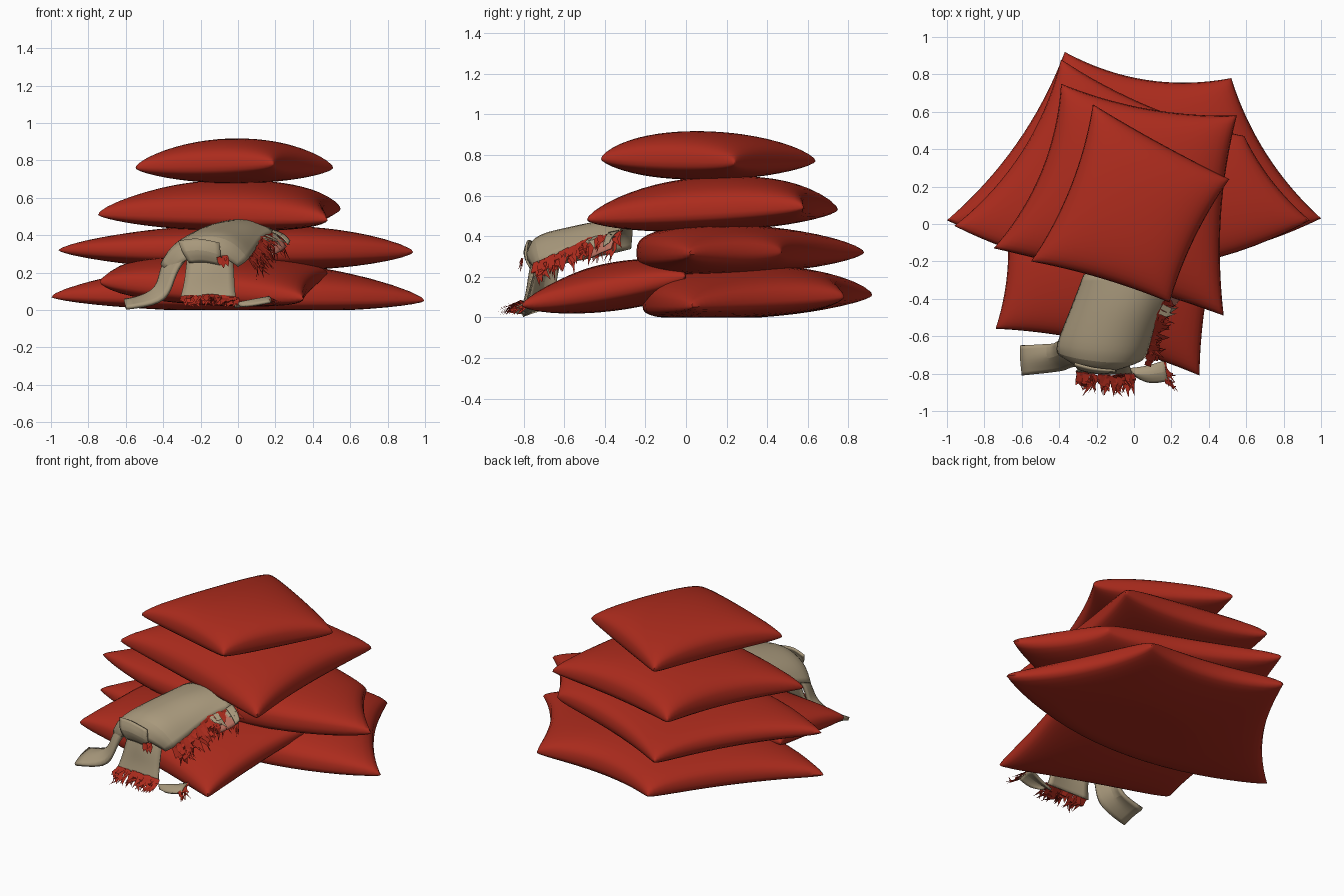
import bpy, bmesh, random
from mathutils import Vector

random.seed(4)
if "Cube" in bpy.data.objects:
    bpy.data.objects.remove(bpy.data.objects["Cube"], do_unlink=True)


def material(name, rgb):
    m = bpy.data.materials.new(name)
    m.use_nodes = True
    m.diffuse_color = (*rgb, 1)
    m.node_tree.nodes["Principled BSDF"].inputs["Base Color"].default_value = (*rgb, 1)
    m.node_tree.nodes["Principled BSDF"].inputs["Roughness"].default_value = 0.8
    return m


RED = material("cushion red", (0.41, 0.024, 0.012))
TAN = material("linen tan", (0.39, 0.315, 0.2))
PINK = material("faded lining", (0.5, 0.17, 0.12))


def finish(bm, name, mat, smooth=True, thick=0):
    bmesh.ops.recalc_face_normals(bm, faces=bm.faces)
    me = bpy.data.meshes.new(name)
    bm.to_mesh(me)
    bm.free()
    ob = bpy.data.objects.new(name, me)
    bpy.context.collection.objects.link(ob)
    me.materials.append(mat)
    if thick:
        sub = ob.modifiers.new("soften", 'SUBSURF')
        sub.levels = sub.render_levels = 2
        sub.boundary_smooth = 'PRESERVE_CORNERS'
        ob.modifiers.new("cloth", 'SOLIDIFY').thickness = thick
    if smooth:
        for o in bpy.context.selected_objects:
            o.select_set(False)
        bpy.context.view_layer.objects.active = ob
        ob.select_set(True)
        bpy.ops.object.shade_smooth_by_angle(angle=0.9)
    return ob


def skin(bm, rows):
    for a, b in zip(rows, rows[1:]):
        for i in range(len(a) - 1):
            bm.faces.new((a[i], a[i + 1], b[i + 1], b[i]))


def cushion(name, corners, bows, up, down, n=24):
    """Puffed quad; corners run counter-clockwise, bows pull each edge inward."""
    c = [Vector(p) for p in corners]
    pull = []
    for i in range(4):
        d = c[(i + 1) % 4] - c[i]
        pull.append(Vector((-d.y, d.x, 0)).normalized() * bows[i])
    bm = bmesh.new()
    for height in (up, -down):
        rows = []
        for j in range(n + 1):
            row = []
            for i in range(n + 1):
                # finer spacing close to the seams
                s, t = [3 * q * q - 2 * q ** 3 for q in (i / n, j / n)]
                p = (c[0] * (1 - s) + c[1] * s) * (1 - t) + (c[3] * (1 - s) + c[2] * s) * t
                hs, ht = 4 * s * (1 - s), 4 * t * (1 - t)
                p += (pull[0] * (1 - t) + pull[2] * t) * hs
                p += (pull[1] * s + pull[3] * (1 - s)) * ht
                p.z = max(p.z + height * max(hs * ht, 0) ** 0.33, 0.0)
                row.append(bm.verts.new(p))
            rows.append(row)
        skin(bm, rows)
    bmesh.ops.remove_doubles(bm, verts=bm.verts, dist=0.0005)
    return finish(bm, name, RED)


def sheet(name, rows, mat, thick=0.008):
    bm = bmesh.new()
    skin(bm, [[bm.verts.new(p) for p in r] for r in rows])
    return finish(bm, name, mat, thick=thick)


def fringe(name, path, drop, count, mat, spread=0.03):
    """Ragged tapering strips hanging along a path."""
    pts = [Vector(p) for p in path]
    bm = bmesh.new()

    def jitter(k):
        return Vector([random.uniform(-k, k) for _ in range(3)])

    for k in range(count):
        f = random.random() * (len(pts) - 1)
        i = int(f)
        along = (pts[i + 1] - pts[i]).normalized()
        root = pts[i].lerp(pts[i + 1], f - i) + jitter(0.006)
        fall = Vector(drop) * random.uniform(0.5, 1.1)
        half = along * random.uniform(0.007, 0.017)
        knee = root + fall * 0.55 + jitter(spread * 0.5)
        tip = root + fall + jitter(spread)
        for p in (knee, tip):
            p.z = max(p.z, 0.012)
        a, b, d, e, t = [bm.verts.new(p) for p in
                         (root - half, root + half, knee + half, knee - half, tip)]
        bm.faces.new((a, b, d, e))
        bm.faces.new((e, d, t))
    return finish(bm, name, mat, smooth=False)


# Stacked cushions, from the floor upward
cushion("bottom_cushion",
        [(-1, 0.02, 0.07), (1, 0.03, 0.05), (0.52, 0.78, 0.1), (-0.37, 0.92, 0.11)],
        (-0.24, 0.06, 0.08, 0.07), 0.17, 0.09)
cushion("front_cushion",
        [(-0.74, -0.56, 0.15), (0.35, -0.81, 0.06), (0.48, 0, 0.2), (-0.68, 0, 0.18)],
        (0.05, 0.03, 0, 0.03), 0.13, 0.11)
cushion("third_cushion",
        [(-0.96, -0.01, 0.32), (0.94, 0.02, 0.31), (0.59, 0.47, 0.32), (-0.39, 0.88, 0.32)],
        (-0.25, 0.03, 0.05, 0.09), 0.14, 0.11)
cushion("second_cushion",
        [(-0.75, -0.13, 0.51), (0.48, -0.49, 0.48), (0.55, 0.58, 0.54), (-0.39, 0.75, 0.53)],
        (0.02, 0.05, 0.05, 0.08), 0.18, 0.09)
cushion("top_cushion",
        [(-0.55, -0.2, 0.76), (0.19, -0.42, 0.78), (0.51, 0.24, 0.76), (-0.22, 0.64, 0.77)],
        (0.02, 0.03, 0.01, 0.05), 0.15, 0.09)

# Draped garment body, arched across the front cushion
hem = [(0.2, -0.33, 0.42), (0.13, -0.47, 0.39), (0.09, -0.62, 0.32), (0.06, -0.74, 0.27)]
sheet("garment_body", [
    [(-0.27, -0.27, 0.34), (-0.22, -0.26, 0.44), (-0.03, -0.27, 0.49), (0.1, -0.3, 0.49), hem[0]],
    [(-0.33, -0.43, 0.3), (-0.28, -0.42, 0.41), (-0.08, -0.43, 0.49), (0.07, -0.45, 0.47), hem[1]],
    [(-0.4, -0.6, 0.27), (-0.34, -0.59, 0.38), (-0.13, -0.6, 0.46), (0.03, -0.61, 0.41), hem[2]],
    [(-0.43, -0.7, 0.24), (-0.36, -0.73, 0.36), (-0.19, -0.76, 0.42), (-0.03, -0.77, 0.39), hem[3]],
    [(-0.34, -0.73, 0.2), (-0.31, -0.77, 0.26), (-0.19, -0.8, 0.31), (-0.06, -0.78, 0.28), (0, -0.74, 0.23)],
], TAN)

# Panel hanging to the floor in front
sheet("hanging_panel", [
    [(-0.27, -0.72, 0.3), (-0.16, -0.76, 0.33), (-0.03, -0.73, 0.29)],
    [(-0.28, -0.75, 0.21), (-0.16, -0.79, 0.22), (-0.02, -0.76, 0.21)],
    [(-0.29, -0.77, 0.13), (-0.16, -0.79, 0.14), (-0.02, -0.78, 0.13)],
    [(-0.31, -0.79, 0.06), (-0.16, -0.81, 0.07), (-0.01, -0.8, 0.06)],
], TAN)

# Limp sleeve trailing to the floor, with a folded cuff over the body
sheet("sleeve", [
    [(-0.3, -0.58, 0.37), (-0.29, -0.67, 0.38), (-0.26, -0.77, 0.31)],
    [(-0.4, -0.62, 0.27), (-0.39, -0.68, 0.31), (-0.33, -0.76, 0.23)],
    [(-0.43, -0.64, 0.17), (-0.42, -0.7, 0.22), (-0.36, -0.78, 0.13)],
    [(-0.44, -0.64, 0.09), (-0.45, -0.72, 0.11), (-0.4, -0.79, 0.04)],
    [(-0.61, -0.65, 0.06), (-0.61, -0.73, 0.05), (-0.6, -0.81, 0.02)],
], TAN, 0.02)
sheet("fold", [
    [(-0.32, -0.75, 0.37), (-0.22, -0.78, 0.39), (-0.1, -0.79, 0.36)],
    [(-0.3, -0.79, 0.31), (-0.2, -0.82, 0.33), (-0.09, -0.8, 0.29)],
    [(-0.26, -0.77, 0.25), (-0.19, -0.78, 0.26), (-0.1, -0.77, 0.24)],
], TAN, 0.012)

# Small torn cuff lying on the right
sheet("torn_cuff", [
    [(-0.02, -0.77, 0.02), (-0.01, -0.8, 0.05), (0.01, -0.82, 0.02)],
    [(0.07, -0.76, 0.04), (0.07, -0.81, 0.07), (0.08, -0.86, 0.03)],
    [(0.16, -0.73, 0.07), (0.17, -0.79, 0.08), (0.18, -0.84, 0.05)],
], TAN, 0.014)

# Faded lining inside the open hem, with a torn linen flap beside it
sheet("lining", [
    [(0.15, -0.31, 0.43), (0.21, -0.35, 0.41), (0.26, -0.37, 0.34)],
    [(0.13, -0.39, 0.42), (0.19, -0.41, 0.39), (0.24, -0.42, 0.32)],
    [(0.1, -0.47, 0.38), (0.16, -0.46, 0.35), (0.18, -0.48, 0.29)],
], PINK, 0.005)
sheet("torn_flap", [
    [(0.19, -0.33, 0.43), (0.25, -0.36, 0.41), (0.28, -0.38, 0.37)],
    [(0.18, -0.38, 0.42), (0.23, -0.4, 0.4), (0.27, -0.41, 0.35)],
], TAN, 0.005)

# Ragged edges
fringe("hem_fringe", hem[1:], (0.07, -0.01, -0.1), 60, RED)
fringe("upper_hem_fringe", hem[:2], (0.08, -0.03, -0.13), 28, RED)
fringe("hem_threads", hem[:2], (0.08, -0.03, -0.05), 8, TAN)
fringe("panel_fringe", [(-0.31, -0.79, 0.07), (-0.16, -0.81, 0.08), (-0.01, -0.8, 0.07)],
       (0, -0.09, -0.055), 60, RED, 0.035)
fringe("cuff_fringe", [(0.16, -0.75, 0.07), (0.17, -0.84, 0.05)], (0.065, -0.05, -0.04), 14, RED)
fringe("fold_tear", [(-0.13, -0.82, 0.28), (-0.05, -0.8, 0.29)], (0.01, -0.01, -0.06), 6, RED, 0.01)
